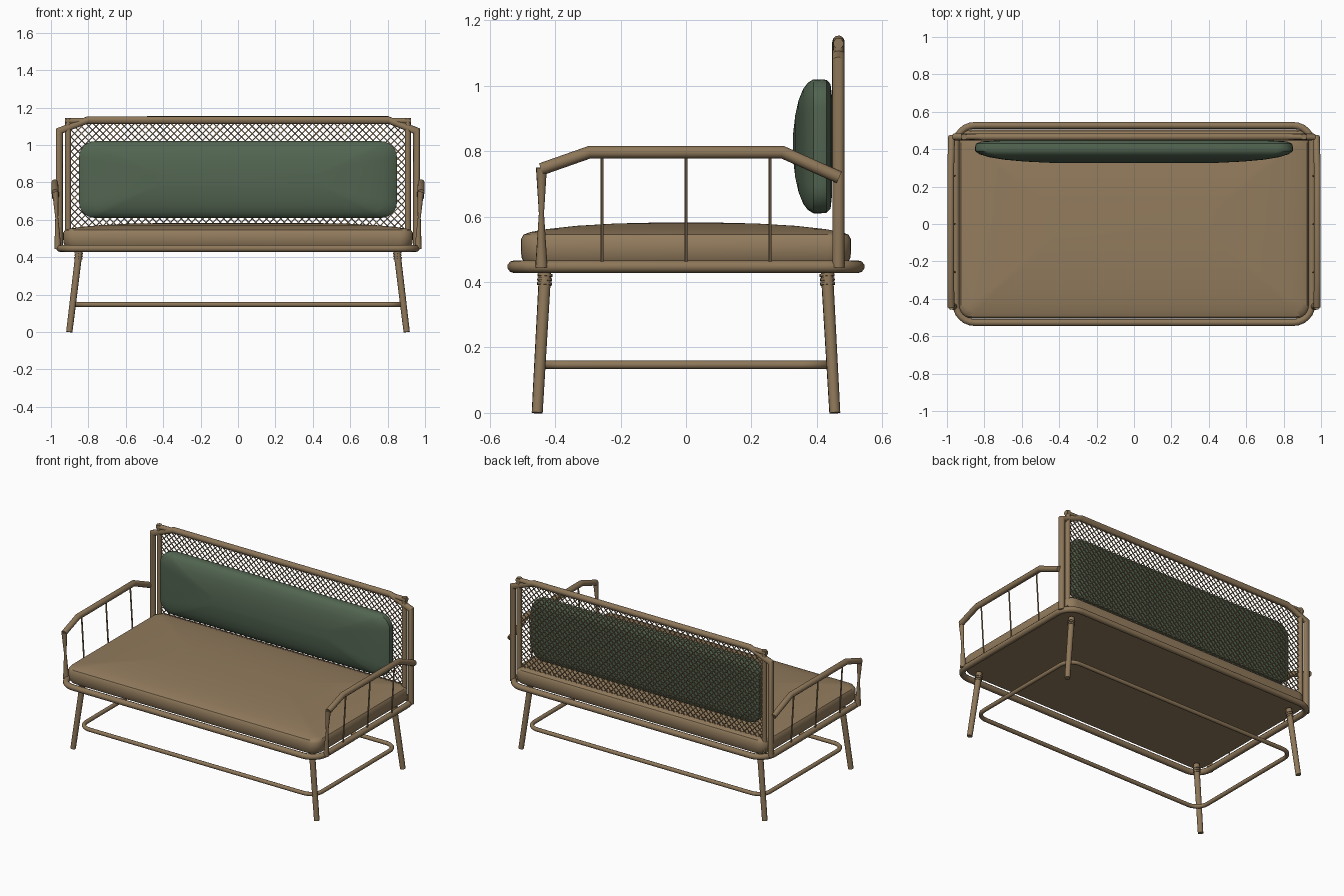
import bpy, bmesh, math
from mathutils import Vector

if "Cube" in bpy.data.objects:
    bpy.data.objects.remove(bpy.data.objects["Cube"])


def material(name, col):
    m = bpy.data.materials.new(name)
    m.diffuse_color = (*col, 1)
    m.use_nodes = True
    m.node_tree.nodes["Principled BSDF"].inputs["Base Color"].default_value = m.diffuse_color
    return m


TAN = material("tan rattan", (0.27, 0.185, 0.10))
CLOTH = material("tan cloth", (0.29, 0.20, 0.11))
GREEN = material("green cloth", (0.085, 0.13, 0.082))


def add_mesh(name, bm, mat, smooth=True):
    bmesh.ops.recalc_face_normals(bm, faces=bm.faces)
    me = bpy.data.meshes.new(name)
    bm.to_mesh(me)
    bm.free()
    me.materials.append(mat)
    ob = bpy.data.objects.new(name, me)
    bpy.context.collection.objects.link(ob)
    if smooth:
        bpy.ops.object.select_all(action='DESELECT')
        ob.select_set(True)
        bpy.context.view_layer.objects.active = ob
        bpy.ops.object.shade_smooth_by_angle(angle=math.radians(40))
    return ob


def sweep(bm, pts, r, closed=False, sides=10):
    """Sweep a round section along a path with mitred corners; r may be a list."""
    pts = [Vector(p) for p in pts]
    n = len(pts)
    radii = r if isinstance(r, list) else [r] * n
    ref = None
    rings = []
    for i, p in enumerate(pts):
        a = (p - pts[i - 1]).normalized() if (closed or i) else None
        b = (pts[(i + 1) % n] - p).normalized() if (closed or i < n - 1) else None
        a, b = a or b, b or a
        t = (a + b).normalized()
        if ref is None:
            ref = t.orthogonal().normalized()
            if abs(t.z) < 0.5:
                ref = Vector((0, 0, 1))
        u = (ref - t * ref.dot(t)).normalized()
        ref = u
        v = t.cross(u)
        bend = (b - a)
        k = 1 / max(0.5, t.dot(a))
        ring = []
        for s in range(sides):
            w = 2 * math.pi * s / sides
            off = (u * math.cos(w) + v * math.sin(w)) * radii[i]
            if bend.length > 1e-4:
                d = bend.normalized()
                off += d * off.dot(d) * (k - 1)
            ring.append(bm.verts.new(p + off))
        rings.append(ring)
    for i in range(n if closed else n - 1):
        q, w = rings[i], rings[(i + 1) % n]
        for s in range(sides):
            z = (s + 1) % sides
            bm.faces.new((q[s], q[z], w[z], w[s]))
    if not closed:
        bm.faces.new(rings[0])
        bm.faces.new(rings[-1])


def tube(name, pts, r, closed=False, sides=10):
    bm = bmesh.new()
    sweep(bm, pts, r, closed, sides)
    return add_mesh(name, bm, TAN)


def rounded_rect(hx, hy, r, seg=6):
    pts = []
    for c, (sx, sy) in enumerate(((1, 1), (-1, 1), (-1, -1), (1, -1))):
        for i in range(seg + 1):
            a = math.pi / 2 * (c + i / seg)
            pts.append((sx * (hx - r) + r * math.cos(a), sy * (hy - r) + r * math.sin(a)))
    return pts


def cushion(name, hx, hy, r, levels, kx, place, mat):
    """Loft rounded rectangles; levels are (inset, height)."""
    bm = bmesh.new()
    rings = []
    for inset, h in levels:
        outline = rounded_rect(hx - inset * kx, hy - inset, max(r - inset * 0.5, 0.02))
        rings.append([bm.verts.new(place(x, y, h)) for x, y in outline])
    for a, b in zip(rings, rings[1:]):
        for i in range(len(a)):
            j = (i + 1) % len(a)
            bm.faces.new((a[i], a[j], b[j], b[i]))
    bm.faces.new(rings[0])
    bm.faces.new(rings[-1])
    return add_mesh(name, bm, mat)


# Seat frame and lower stretcher loop
tube("seat_frame", [(x, y, 0.447) for x, y in rounded_rect(0.952, 0.527, 0.1)], 0.019, True)
tube("stretcher_loop", [(x, y, 0.147) for x, y in rounded_rect(0.872, 0.438, 0.08)], 0.013, True)

# Seat cushion with a gently domed top
cushion("seat_cushion", 0.935, 0.505, 0.07,
        [(0.012, 0.455), (0.002, 0.475), (0, 0.50), (0, 0.53), (0.008, 0.545), (0.03, 0.553),
         (0.08, 0.562), (0.17, 0.572), (0.29, 0.579), (0.42, 0.582)],
        1.2, lambda x, y, h: (x, y, h), CLOTH)

# Back cushion, flat behind and puffed in front
cushion("back_cushion", 0.85, 0.205, 0.085,
        [(0.05, 0.446), (0.015, 0.442), (0.002, 0.43), (0, 0.41), (0, 0.39), (0.01, 0.373),
         (0.03, 0.358), (0.065, 0.344), (0.11, 0.334), (0.17, 0.327)],
        2.4, lambda x, y, h: (x, h, 0.815 + y), GREEN)

# Splayed legs with turned collars
for sx, side in ((-1, "left"), (1, "right")):
    for sy, end in ((-1, "front"), (1, "back")):
        foot = Vector((sx * 0.902, sy * 0.455, 0))
        top = Vector((sx * 0.848, sy * 0.43, 0.445))
        bm = bmesh.new()
        sweep(bm, [foot, top], [0.017, 0.019])
        for z in (0.395, 0.408, 0.421):
            p = foot.lerp(top, z / 0.445)
            d = (top - foot).normalized() * 0.004
            sweep(bm, [p - d, p + d], 0.023)
        add_mesh(f"{end}_{side}_leg", bm, TAN)

    # Arm rail, pinched front post and thin spindles
    tube(f"{side}_arm_rail", [(sx * 0.978, -0.443, 0.745), (sx * 0.98, -0.295, 0.797),
                              (sx * 0.98, 0.295, 0.797), (sx * 0.975, 0.468, 0.72)], 0.019)
    tube(f"{side}_arm_post", [(sx * 0.963, -0.442, 0.445), (sx * 0.969, -0.442, 0.61),
                              (sx * 0.977, -0.442, 0.75)], [0.019, 0.008, 0.017])
    bm = bmesh.new()
    for y in (-0.257, 0, 0.257):
        sweep(bm, [(sx * 0.957, y, 0.45), (sx * 0.978, y, 0.79)], 0.005, sides=6)
    add_mesh(f"{side}_arm_spindles", bm, TAN)

# Outer back frame with chamfered corners
tube("outer_back_frame", [(-0.955, 0.466, 0.445), (-0.955, 0.466, 1.075), (-0.8, 0.466, 1.135),
                          (0.8, 0.466, 1.135), (0.955, 0.466, 1.075), (0.955, 0.466, 0.445)], 0.019)

# Inner square back frame
bm = bmesh.new()
for x in (-0.908, 0.908):
    sweep(bm, [(x, 0.466, 0.455), (x, 0.466, 1.145)], 0.016)
for z in (0.475, 1.129):
    sweep(bm, [(-0.924, 0.466, z), (0.924, 0.466, z)], 0.016)
add_mesh("inner_back_frame", bm, TAN)

# Woven cane panel: diagonal strands clipped to the frame opening
bm = bmesh.new()
W, Z0, Z1, PITCH = 0.9, 0.48, 1.13, 0.038
H = Z1 - Z0
for sign in (-1, 1):
    y = 0.466 + sign * 0.002
    c = -W - H + PITCH / 2
    while c < W:
        t0, t1 = max(0, -W - c), min(H, W - c)
        if t1 - t0 > 0.01:
            sweep(bm, [(sign * (c + t0), y, Z0 + t0), (sign * (c + t1), y, Z0 + t1)], 0.0035, sides=4)
        c += PITCH
add_mesh("cane_panel", bm, TAN, smooth=False)
